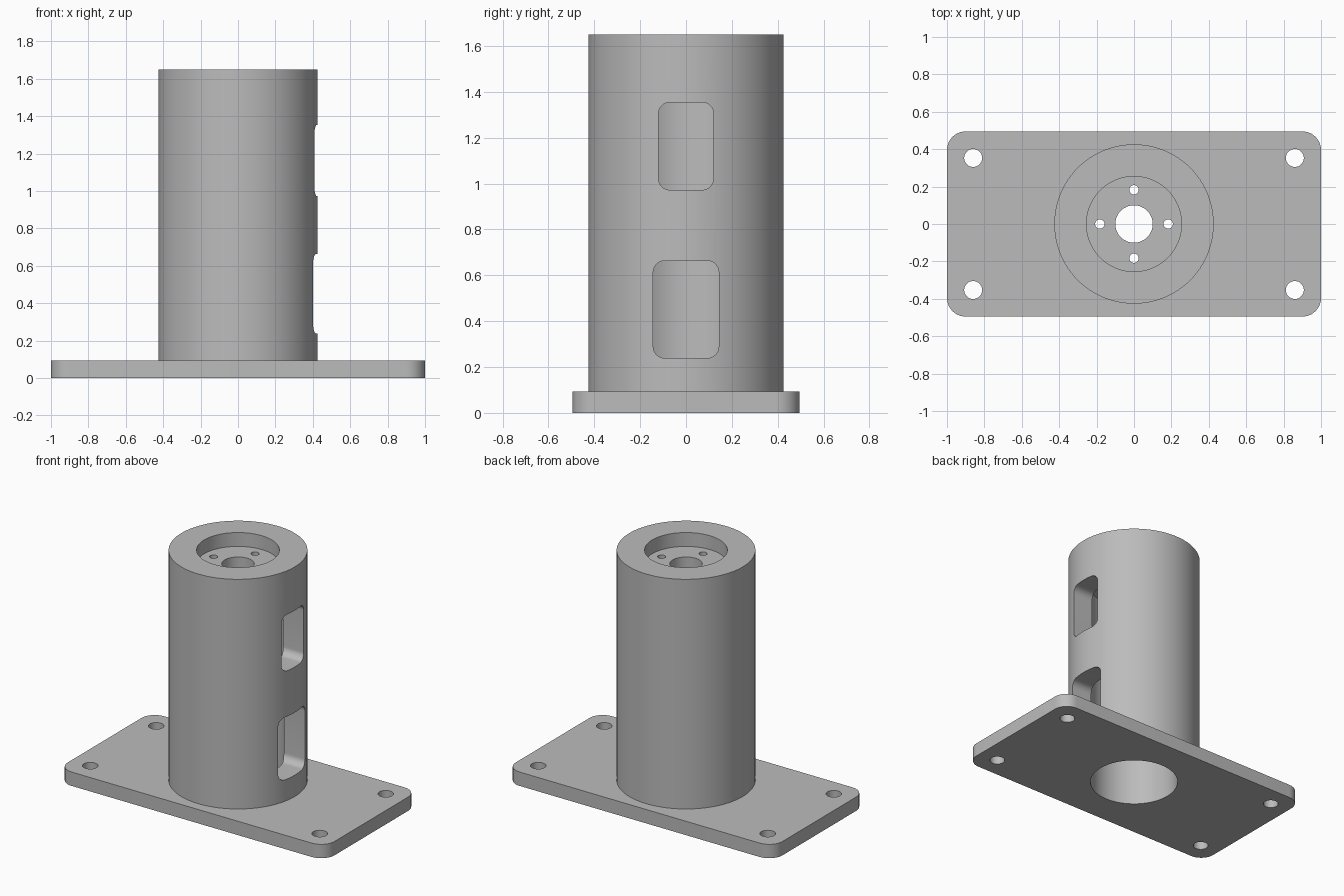
import bpy, bmesh, math

cube = bpy.data.objects.get("Cube")
if cube:
    bpy.data.objects.remove(cube, do_unlink=True)

PLATE_H, TOP = 0.094, 1.65
WEB = 0.094            # pocket depth and web thickness

grey = bpy.data.materials.new("plain_grey")
grey.use_nodes = True
grey.diffuse_color = (0.5, 0.5, 0.5, 1)
grey.node_tree.nodes["Principled BSDF"].inputs["Base Color"].default_value = (0.5, 0.5, 0.5, 1)


def prism(name, points, offset):
    """Extrude a closed 3D outline by an offset vector."""
    bm = bmesh.new()
    face = bm.faces.new([bm.verts.new(p) for p in points])
    new = bmesh.ops.extrude_face_region(bm, geom=[face], use_keep_orig=True)["geom"]
    bmesh.ops.translate(bm, vec=offset, verts=[v for v in new if isinstance(v, bmesh.types.BMVert)])
    bmesh.ops.recalc_face_normals(bm, faces=bm.faces)
    mesh = bpy.data.meshes.new(name)
    bm.to_mesh(mesh)
    bm.free()
    mesh.materials.append(grey)
    obj = bpy.data.objects.new(name, mesh)
    bpy.context.collection.objects.link(obj)
    return obj


def rounded_rect(half_w, half_h, r, steps=10):
    """Outline of a rectangle with round corners."""
    pts = []
    for k, (sx, sy) in enumerate([(1, 1), (-1, 1), (-1, -1), (1, -1)]):
        for i in range(steps + 1):
            a = math.pi / 2 * (k + i / steps)
            pts.append((sx * (half_w - r) + r * math.cos(a), sy * (half_h - r) + r * math.sin(a)))
    return pts


def cylinder(name, r, z0, z1, x=0, y=0, sides=48):
    angles = [2 * math.pi * i / sides for i in range(sides)]
    return prism(name, [(x + r * math.cos(a), y + r * math.sin(a), z0) for a in angles], (0, 0, z1 - z0))


def combine(target, tool, operation):
    tool.hide_render = True
    mod = target.modifiers.new("combine", "BOOLEAN")
    mod.operation, mod.object, mod.solver = operation, tool, "EXACT"
    bpy.context.view_layer.objects.active = target
    bpy.ops.object.modifier_apply(modifier=mod.name)
    bpy.data.objects.remove(tool, do_unlink=True)


# Base plate joined with the column
body = prism("column_on_base_plate", [(x, y, 0) for x, y in rounded_rect(1, 0.495, 0.1)], (0, 0, PLATE_H))
combine(body, cylinder("column", 0.426, PLATE_H / 2, TOP, sides=128), "UNION")

# Bore from below, pocket from above, shaft hole through the web
combine(body, cylinder("bore", 0.282, -0.1, TOP - 2 * WEB, sides=96), "DIFFERENCE")
combine(body, cylinder("pocket", 0.254, TOP - WEB, TOP + 0.1, sides=96), "DIFFERENCE")
combine(body, cylinder("shaft_hole", 0.1, 1.3, TOP), "DIFFERENCE")

# Four screw holes around the shaft hole
for k in range(4):
    a = k * math.pi / 2
    hole = cylinder("screw_hole", 0.025, 1.3, TOP, 0.183 * math.cos(a), 0.183 * math.sin(a), 24)
    combine(body, hole, "DIFFERENCE")

# Corner mounting holes
for sx in (-1, 1):
    for sy in (-1, 1):
        combine(body, cylinder("mounting_hole", 0.048, -0.1, 0.2, sx * 0.86, sy * 0.353, 32), "DIFFERENCE")

# Two access windows in the left wall
for half_w, z0, z1 in ((0.12, 0.972, 1.354), (0.143, 0.239, 0.663)):
    outline = rounded_rect(half_w, (z1 - z0) / 2, 0.05)
    window = prism("window", [(0.1, y, z + (z0 + z1) / 2) for y, z in outline], (0.5, 0, 0))
    combine(body, window, "DIFFERENCE")

# Smooth curved walls, keep edges sharp
bpy.ops.object.select_all(action="DESELECT")
body.select_set(True)
bpy.context.view_layer.objects.active = body
bpy.ops.object.shade_smooth_by_angle(angle=math.radians(30))
